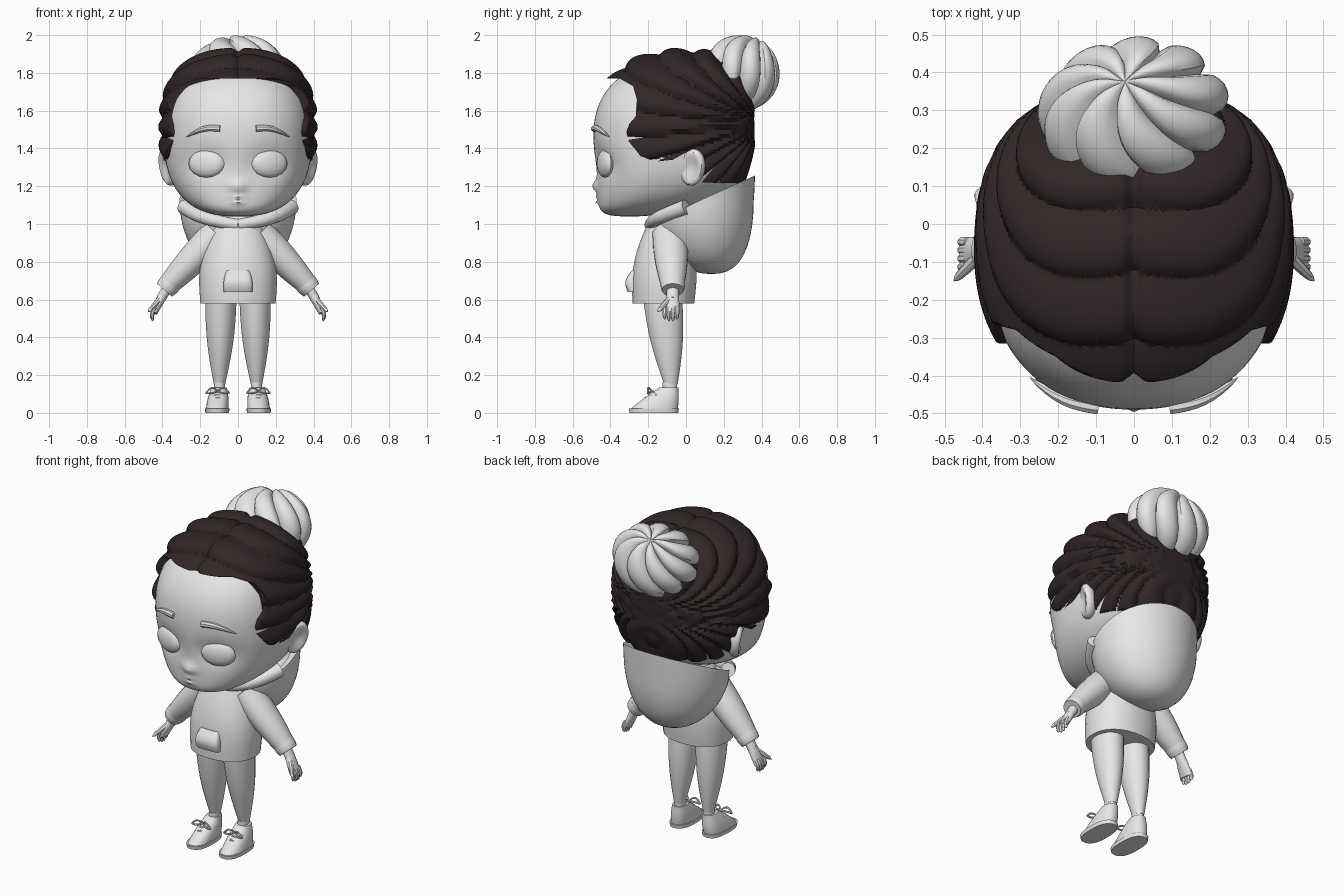
import bpy, bmesh, math
from mathutils import Vector, Euler

if "Cube" in bpy.data.objects:
    bpy.data.objects.remove(bpy.data.objects["Cube"])


def material(name, rgb):
    m = bpy.data.materials.new(name)
    m.use_nodes = True
    m.diffuse_color = (*rgb, 1)
    m.node_tree.nodes["Principled BSDF"].inputs["Base Color"].default_value = (*rgb, 1)
    return m


GREY = material("pale_grey", (0.8, 0.8, 0.8))
BROWN = material("dark_brown", (0.03, 0.02, 0.02))


def finish(name, bm, mat=GREY, mirror=False):
    bmesh.ops.recalc_face_normals(bm, faces=bm.faces[:])
    mesh = bpy.data.meshes.new(name)
    bm.to_mesh(mesh)
    bm.free()
    mesh.materials.append(mat)
    ob = bpy.data.objects.new(name, mesh)
    bpy.context.collection.objects.link(ob)
    bpy.ops.object.select_all(action='DESELECT')
    ob.select_set(True)
    bpy.context.view_layer.objects.active = ob
    bpy.ops.object.shade_smooth_by_angle(angle=math.radians(40))
    if mirror:
        ob.modifiers.new("Mirror", 'MIRROR')
    return ob


def power(f, e):
    return math.copysign(abs(f) ** e, f)


def bridge(bm, rings):
    """Skin a stack of vertex rings and cap both ends."""
    for low, high in zip(rings, rings[1:]):
        for k in range(len(low)):
            bm.faces.new((low[k - 1], low[k], high[k], high[k - 1]))
    bm.faces.new(rings[0])
    bm.faces.new(rings[-1])


def limb(name, start, end, radii, bulge=0, depth=(1, 1), sag=(0, 0, 0), steps=8, sides=20,
         square=1, level=False, rounded=False, **kw):
    """Tapered tube; sag bows its path, bulge swells its middle, depth widens it front to back."""
    start, end, sag = Vector(start), Vector(end), Vector(sag)
    bm = bmesh.new()
    rings = []
    for i in range(steps + 1):
        t = i / steps
        arch = math.sin(math.pi * t)
        centre = start.lerp(end, t) + sag * arch
        r = radii[0] + (radii[1] - radii[0]) * t + bulge * arch
        if rounded:
            r *= math.sqrt(1.02 - t ** 6)
        d = depth[0] + (depth[1] - depth[0]) * t
        along = Vector((0, 0, 1)) if level else end - start + sag * math.pi * math.cos(math.pi * t)
        side = along.cross(Vector((0, 1, 0))).normalized()
        front = side.cross(along).normalized()
        ring = []
        for k in range(sides):
            a = math.tau * (k + 0.5) / sides
            ring.append(bm.verts.new(centre + side * r * power(math.cos(a), square)
                                     + front * r * d * power(math.sin(a), square)))
        rings.append(ring)
    bridge(bm, rings)
    return finish(name, bm, **kw)


def ball(name, centre, size, turn=(0, 0, 0), seg=24, shape=None, sculpt=None, **kw):
    """Ellipsoid; shape works on the unit sphere, sculpt on the placed surface."""
    bm = bmesh.new()
    bmesh.ops.create_uvsphere(bm, u_segments=seg, v_segments=seg // 2, radius=1)
    for v in bm.verts:
        p = shape(v.co.copy()) if shape else v.co.copy()
        p = Vector(a * b for a, b in zip(p, size))
        p.rotate(Euler(turn))
        p += Vector(centre)
        v.co = sculpt(p) if sculpt else p
    return finish(name, bm, **kw)


# Squared ball with its crown pulled back
def squared(v):
    r = max(math.hypot(v.x, v.y), 1e-6)
    out = r ** 0.8
    x, y, z = out * power(v.x / r, 0.87), out * power(v.y / r, 0.87), power(v.z, 0.8)
    return Vector((x, y + 0.1 * max(z, 0) ** 2, z))


# Skull: chin pushed forward
def skull(v):
    p = squared(v)
    p.y -= 0.55 * min(p.z, 0) ** 4
    if p.z > 0:
        p.z *= 0.96
    return p


# Nose, lips and eye sockets
def face(p):
    def bump(x, z, wide, high):
        return math.exp(-((abs(p.x) - x) / wide) ** 2 - ((p.z - z) / high) ** 2)
    if p.y < -0.2:
        p.y += 0.035 * bump(0.165, 1.32, 0.12, 0.08) - 0.03 * bump(0, 1.2, 0.04, 0.03)
        p.y -= 0.015 * (bump(0, 1.145, 0.04, 0.01) + bump(0, 1.115, 0.03, 0.01))
    return p


ball("head", (0, -0.07, 1.46), (0.39, 0.42, 0.42), seg=112, shape=skull, sculpt=face)
ball("eyes", (0.167, -0.428, 1.32), (0.1, 0.035, 0.074), (0, 0, 0.32), seg=16, mirror=True)
limb("eyebrows", (0.095, -0.485, 1.505), (0.275, -0.405, 1.46), (0.018, 0.007), bulge=0.003,
     sag=(0, -0.018, 0.02), sides=8, rounded=True, mirror=True)


# Ears with a dished outer face
def dish(v):
    if v.x > 0:
        v.x *= min(1, 0.15 + v.y ** 2 + v.z ** 2)
    return v


ball("ears", (0.37, 0.035, 1.3), (0.05, 0.07, 0.1), (-0.25, 0.15, -0.45), shape=dish, mirror=True)


# Hair swept from the centre parting to under the bun in scalloped locks
def locks(p):
    up, ahead = p.z - 1.52, 0.4 - p.y
    ridge = (math.atan2(up, ahead) + abs(p.x) / 4) / 0.21 % 1
    fade = min(1, math.hypot(up, ahead, p.x) * 3)
    lift = 0.03 * fade * math.sin(math.pi * ridge ** 0.7) - 0.006
    if p.z > 1.7:
        lift -= 0.02 * math.exp(-(p.x / 0.02) ** 2)
    return p + (p - Vector((0, 0, 1.5))).normalized() * lift


hair = ball("hair", (0, -0.055, 1.5), (0.4, 0.42, 0.41), seg=220, shape=squared, sculpt=locks, mat=BROWN)

# Trim along the hairline, from forehead past the ear to the nape
hairline = [(-1, 1.78), (-0.35, 1.77), (-0.28, 1.73), (-0.26, 1.66), (-0.265, 1.57), (-0.3, 1.53), (-0.315, 1.49),
            (-0.305, 1.44), (-0.24, 1.36), (-0.16, 1.33), (-0.07, 1.34), (0.02, 1.39), (0.09, 1.34),
            (0.07, 1.22), (1, 1.2), (1, 2.1), (-1, 2.1)]
bm = bmesh.new()
bridge(bm, [[bm.verts.new((x, y, z)) for y, z in hairline] for x in (-1, 1)])
cutter = finish("hairline_cutter", bm, mat=BROWN)
cutter.hide_render = True
trim = hair.modifiers.new("Trim", 'BOOLEAN')
trim.operation, trim.object, trim.solver = 'INTERSECT', cutter, 'EXACT'
bpy.context.view_layer.objects.active = hair
bpy.ops.object.modifier_apply(modifier=trim.name)
bpy.data.objects.remove(cutter)


# Bun with nine twisted lobes of uneven size
def lobes(v):
    across, angle = math.hypot(v.x, v.y), math.atan2(v.y, v.x)
    groove = 1 - math.sqrt(abs(math.sin(4.5 * angle)))
    dimple = 0.12 * math.exp(-(across * 5) ** 2)
    v = v * (1.02 + 0.03 * math.sin(2 * angle) - 0.18 * groove * min(1, across * 2) - dimple)
    v.rotate(Euler((0, 0, -v.z / 2)))
    return v


ball("hair_bun", (0, 0.29, 1.8), (0.25, 0.205, 0.2), (-0.5, -0.15, 0), seg=72, shape=lobes)


# Hood hanging open behind the neck: a bowl with its top folded in and its rim sloped
def bowl(v):
    r = max(math.hypot(v.x, v.y), 1e-6)
    widen = r ** -0.12
    v.x *= widen
    v.y *= widen
    if v.z > 0:
        v = Vector((v.x * 0.85, v.y * 0.85, -v.z / 2))
    v.z += 0.32 * v.y * (1 + v.z)
    v.y -= 0.18 * min(v.z, 0)
    return v


ball("hood", (0, 0.085, 1.13), (0.31, 0.28, 0.395), seg=48, shape=bowl)
limb("collar", (0.285, 0, 1.09), (0, -0.19, 0.995), (0.04, 0.03), sag=(0.03, -0.05, -0.01), mirror=True)

# Neck, hoodie body and front pocket
limb("neck", (0, -0.1, 0.95), (0, -0.1, 1.15), (0.08, 0.08))
limb("hoodie_body", (0, -0.12, 0.58), (0, -0.1, 1.04), (0.2, 0.1), bulge=0.045, depth=(0.82, 0.85),
     steps=10, sides=28, square=0.9, level=True)
limb("pocket", (0, -0.27, 0.64), (0, -0.255, 0.755), (0.076, 0.06), bulge=0.008, depth=(0.5, 0.5),
     sag=(0, -0.02, 0), sides=24, square=0.5, level=True)

# Sleeves and cuffs
limb("sleeves", (0.11, -0.085, 0.95), (0.375, -0.07, 0.67), (0.085, 0.055), bulge=0.01,
     depth=(1.1, 1.1), mirror=True)
limb("cuffs", (0.355, -0.07, 0.69), (0.39, -0.07, 0.65), (0.06, 0.053), depth=(1.08, 1.08),
     bulge=0.003, steps=4, mirror=True)

# Hands
limb("wrists", (0.37, -0.07, 0.67), (0.41, -0.07, 0.6), (0.027, 0.025), depth=(1.2, 1.3), mirror=True)
limb("palms", (0.4, -0.07, 0.62), (0.445, -0.08, 0.53), (0.026, 0.018), depth=(1.2, 2.5), mirror=True)
for i in range(4):
    y = -0.113 + 0.022 * i
    drop = 0.48 + 0.01 * abs(i - 1.5)
    limb("finger_%d" % (i + 1), (0.438, y, 0.56), (0.45, y, drop), (0.014, 0.011), sag=(0.01, 0, 0),
         sides=8, rounded=True, mirror=True)
limb("thumbs", (0.415, -0.09, 0.6), (0.475, -0.15, 0.535), (0.017, 0.011), sides=8, rounded=True, mirror=True)

# Legs and socks
limb("legs", (0.09, -0.125, 0.62), (0.098, -0.08, 0.15), (0.084, 0.03), bulge=0.014, depth=(1.25, 1.2),
     steps=14, level=True, mirror=True)
limb("socks", (0.098, -0.085, 0.1), (0.098, -0.085, 0.16), (0.03, 0.03), depth=(1.3, 1.3), mirror=True)

# Shoes: sole, upper, laces and bow
limb("soles", (0.11, -0.17, 0), (0.11, -0.17, 0.022), (0.063, 0.065), depth=(2.05, 2.05),
     steps=1, sides=28, square=0.8, level=True, mirror=True)
limb("shoe_uppers", (0.11, -0.17, 0.02), (0.1, -0.09, 0.135), (0.06, 0.04), bulge=0.005, depth=(2.1, 1.25),
     sides=28, square=0.87, level=True, mirror=True)
for i in range(3):
    y, z = -0.2 + 0.022 * i, 0.06 + 0.016 * i
    limb("lace_%d" % (i + 1), (0.068, y, z), (0.148, y, z), (0.006, 0.006), sag=(0, -0.015, 0.02),
         sides=8, mirror=True)
for label, way in (("inner", -1), ("outer", 1)):
    for part, rise in (("loop", 0.022), ("end", -0.005)):
        limb("bow_%s_%s" % (label, part), (0.108, -0.18, 0.115), (0.108 + 0.062 * way, -0.2, 0.105),
             (0.005, 0.006), sag=(0, -0.01, rise), sides=6, mirror=True)
